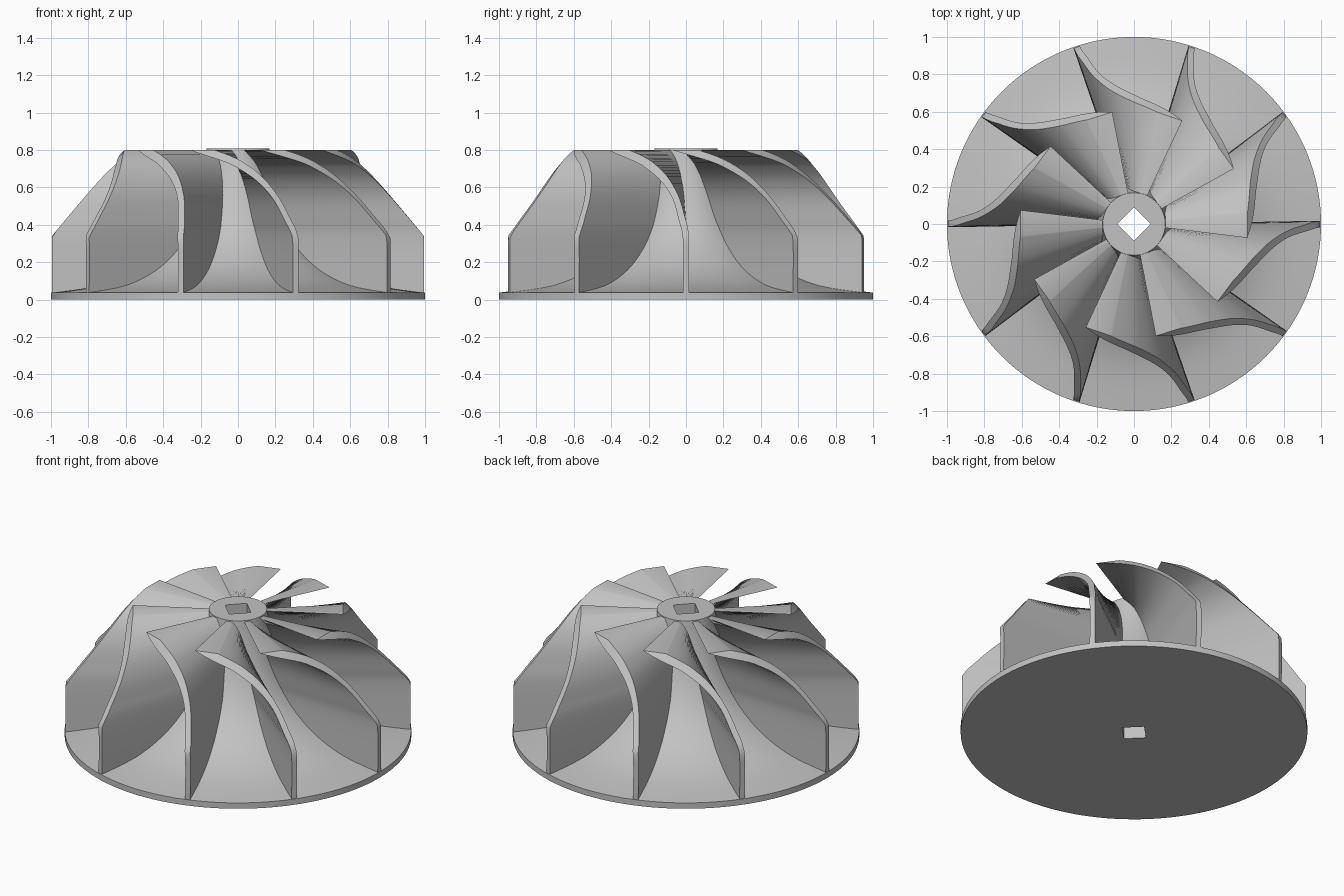
import bpy, bmesh, math
from mathutils import Vector

cube = bpy.data.objects.get("Cube")
if cube:
    bpy.data.objects.remove(cube, do_unlink=True)

grey = bpy.data.materials.new("metal grey")
grey.use_nodes = True
grey.diffuse_color = (0.54, 0.54, 0.54, 1)
grey.node_tree.nodes["Principled BSDF"].inputs["Base Color"].default_value = (0.54, 0.54, 0.54, 1)

BLADES = 10
SEGMENTS = 128


def spline(points, steps):
    """Catmull-Rom curve through points of any dimension."""
    pts = [Vector(p) for p in points]
    ext = [pts[0]] + pts + [pts[-1]]
    out = []
    for a, b, c, d in zip(ext, ext[1:], ext[2:], ext[3:]):
        for i in range(steps):
            t = i / steps
            out.append(b + 0.5 * t * (c - a + t * (2 * a - 5 * b + 4 * c - d
                                                   + t * (3 * (b - c) + d - a))))
    return out + [pts[-1]]


def polar(r, angle, z):
    return (r * math.cos(angle), r * math.sin(angle), z)


def mesh_from(bm, name):
    bmesh.ops.recalc_face_normals(bm, faces=bm.faces)
    mesh = bpy.data.meshes.new(name)
    bm.to_mesh(mesh)
    bm.free()
    mesh.materials.append(grey)
    return mesh


def add_object(name, mesh):
    obj = bpy.data.objects.new(name, mesh)
    bpy.context.collection.objects.link(obj)
    return obj


def smooth(obj):
    bpy.ops.object.select_all(action='DESELECT')
    obj.select_set(True)
    bpy.context.view_layer.objects.active = obj
    bpy.ops.object.shade_smooth_by_angle(angle=math.radians(30))


# Hub and base disc: a turned flared profile around a square bore
flare = spline([(1, 0.037), (0.75, 0.075), (0.55, 0.155), (0.4, 0.27), (0.3, 0.4),
                (0.23, 0.55), (0.185, 0.7), (0.167, 0.807)], 4)
profile = [(1, 0)] + [tuple(p) for p in flare]
bm = bmesh.new()
rings = []
for r, z in profile:
    rings.append([bm.verts.new(polar(r, math.tau * i / SEGMENTS, z)) for i in range(SEGMENTS)])
for z in (0.807, 0):
    ring = []
    for i in range(SEGMENTS):
        a = math.tau * i / SEGMENTS
        r = 0.09 / (abs(math.cos(a)) + abs(math.sin(a)))
        ring.append(bm.verts.new(polar(r, a, z)))
    rings.append(ring)
for lower, upper in zip(rings, rings[1:] + rings[:1]):
    for i in range(SEGMENTS):
        j = (i + 1) % SEGMENTS
        bm.faces.new((lower[i], lower[j], upper[j], upper[i]))
smooth(add_object("hub_and_base", mesh_from(bm, "hub_and_base")))


# Blade: radial surfaces between the hub and a conical outer envelope
def outer_radius(z):
    return 0.995 - 0.385 * max(0, z - 0.34) / 0.46


# Upper-side angle and height, then under-side angle and height
section = spline([(0.9, 0.02, -0.9, 0.02), (0.9, 0.33, -0.9, 0.31),
                  (-0.5, 0.45, -2.3, 0.42), (-3, 0.56, -5, 0.54),
                  (-8, 0.66, -10, 0.63), (-15, 0.73, -17, 0.695),
                  (-22, 0.77, -25, 0.74), (-30, 0.8, -43, 0.8)], 5)
bm = bmesh.new()
rows = []
for ua, uz, la, lz in section:
    ua, la = math.radians(ua), math.radians(la)
    corners = [polar(0.14, ua, uz), polar(outer_radius(uz), ua, uz),
               polar(outer_radius(lz), la, lz), polar(0.14, la, lz)]
    rows.append([bm.verts.new(c) for c in corners])
for a, b in zip(rows, rows[1:]):
    for i in range(4):
        j = (i + 1) % 4
        bm.faces.new((a[i], a[j], b[j], b[i]))
bm.faces.new(rows[0])
bm.faces.new(rows[-1])
blade_mesh = mesh_from(bm, "blade")
for k in range(BLADES):
    blade = add_object(f"blade_{k + 1}", blade_mesh)
    blade.rotation_euler.z = math.tau * k / BLADES
    if k == 0:
        smooth(blade)
